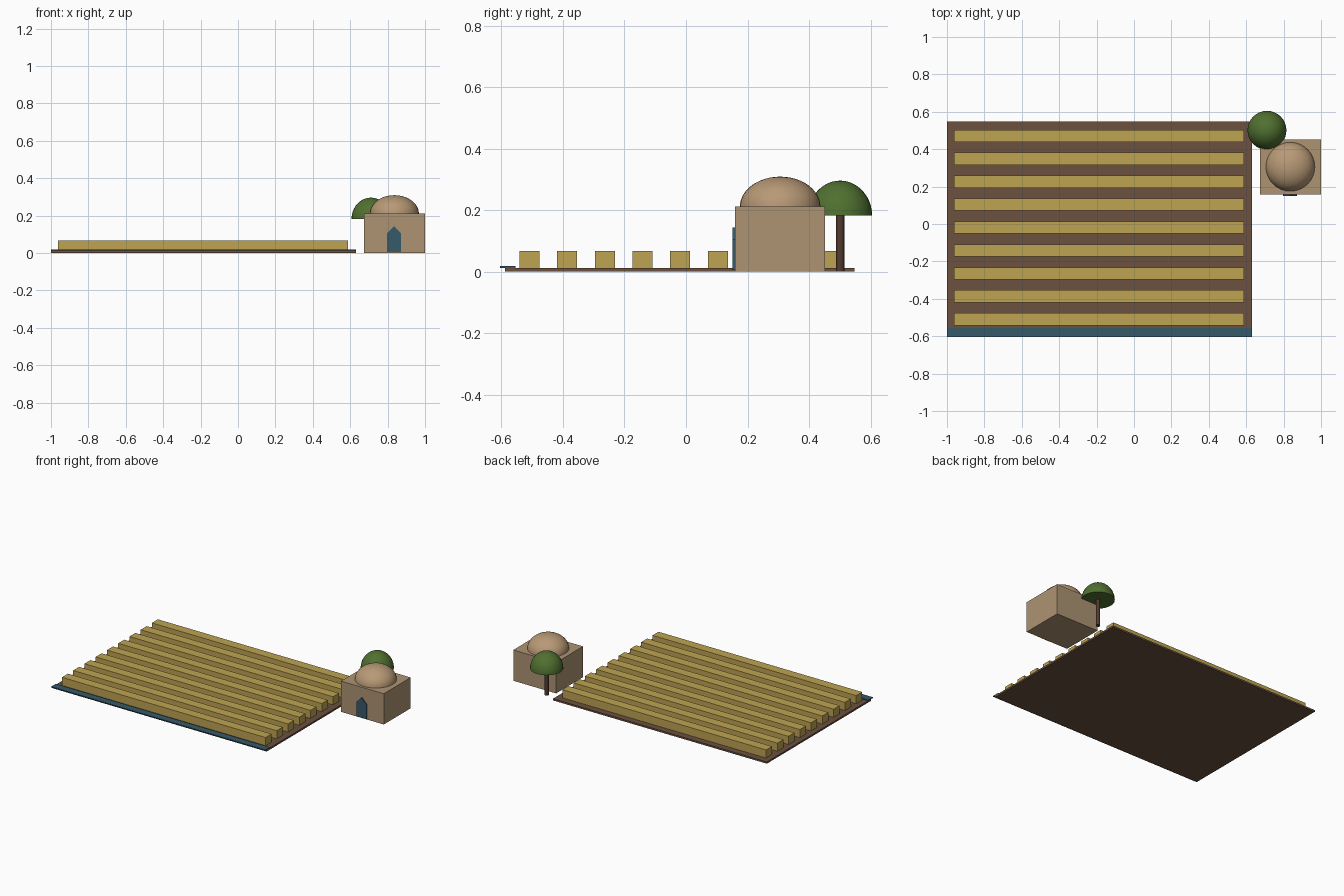
import bpy, bmesh, math

if "Cube" in bpy.data.objects:
    bpy.data.objects.remove(bpy.data.objects["Cube"])


def material(name, rgb):
    m = bpy.data.materials.new(name)
    lin = [(c / 255 / 12.92) if c < 10 else ((c / 255 + 0.055) / 1.055) ** 2.4 for c in rgb]
    m.diffuse_color = (*lin, 1)
    m.use_nodes = True
    m.node_tree.nodes["Principled BSDF"].inputs["Base Color"].default_value = m.diffuse_color
    return m


SOIL = material("soil brown", (107, 81, 63))
CROP = material("crop gold", (189, 163, 82))
BLUE = material("water blue", (54, 90, 106))
WALL = material("wall tan", (174, 148, 115))
DOME = material("dome clay", (184, 153, 118))
LEAF = material("leaf green", (80, 112, 48))
BARK = material("bark brown", (82, 58, 46))


def finish(name, bm, mat, smooth=False):
    bmesh.ops.recalc_face_normals(bm, faces=bm.faces)
    mesh = bpy.data.meshes.new(name)
    bm.to_mesh(mesh)
    bm.free()
    mesh.materials.append(mat)
    ob = bpy.data.objects.new(name, mesh)
    bpy.context.collection.objects.link(ob)
    if smooth:
        bpy.ops.object.select_all(action='DESELECT')
        bpy.context.view_layer.objects.active = ob
        ob.select_set(True)
        bpy.ops.object.shade_smooth_by_angle(angle=math.radians(35))
    return ob


def box(name, x, y, z, mat):
    bm = bmesh.new()
    bmesh.ops.create_cube(bm, size=1)
    for v in bm.verts:
        v.co = [lo + (c + 0.5) * (hi - lo) for c, (lo, hi) in zip(v.co, (x, y, z))]
    return finish(name, bm, mat)


def half_dome(name, center, radius, height, mat):
    """Closed, flat-bottomed half ellipsoid."""
    bm = bmesh.new()
    bmesh.ops.create_uvsphere(bm, u_segments=32, v_segments=24, radius=1)
    geom = bm.verts[:] + bm.edges[:] + bm.faces[:]
    bmesh.ops.bisect_plane(bm, geom=geom, dist=1e-4, plane_co=(0, 0, 0),
                           plane_no=(0, 0, 1), clear_inner=True)
    bmesh.ops.holes_fill(bm, edges=[e for e in bm.edges if e.is_boundary], sides=0)
    bmesh.ops.scale(bm, vec=(radius, radius, height), verts=bm.verts)
    bmesh.ops.translate(bm, vec=center, verts=bm.verts)
    return finish(name, bm, mat, True)


# Field bed, irrigation channel and crop rows
box("field_bed", (-1, 0.63), (-0.588, 0.548), (0, 0.012), SOIL)
box("water_channel", (-1, 0.63), (-0.605, -0.555), (0.012, 0.018), BLUE)
for i in range(9):
    y = -0.509 + 0.1225 * i
    box(f"crop_row_{i + 1}", (-0.963, 0.589), (y - 0.0325, y + 0.0325), (0.012, 0.068), CROP)

# House with a low dome
box("house_walls", (0.674, 1.0), (0.159, 0.452), (0, 0.212), WALL)
half_dome("house_dome", (0.836, 0.306, 0.211), 0.131, 0.098, DOME)

# Pointed door plate on the front wall
bm = bmesh.new()
outline = [(0.797, 0.005), (0.872, 0.005), (0.872, 0.105), (0.8345, 0.144), (0.797, 0.105)]
face = bm.faces.new([bm.verts.new((x, 0.151, z)) for x, z in outline])
ext = bmesh.ops.extrude_face_region(bm, geom=[face])["geom"]
bmesh.ops.translate(bm, vec=(0, 0.009, 0),
                    verts=[g for g in ext if isinstance(g, bmesh.types.BMVert)])
finish("house_door", bm, BLUE)

# Tree
bm = bmesh.new()
bmesh.ops.create_cone(bm, cap_ends=True, segments=12, radius1=0.0135, radius2=0.0135, depth=0.185)
bmesh.ops.translate(bm, vec=(0.711, 0.501, 0.0925), verts=bm.verts)
finish("tree_trunk", bm, BARK, True)
half_dome("tree_canopy", (0.711, 0.501, 0.182), 0.104, 0.114, LEAF)
